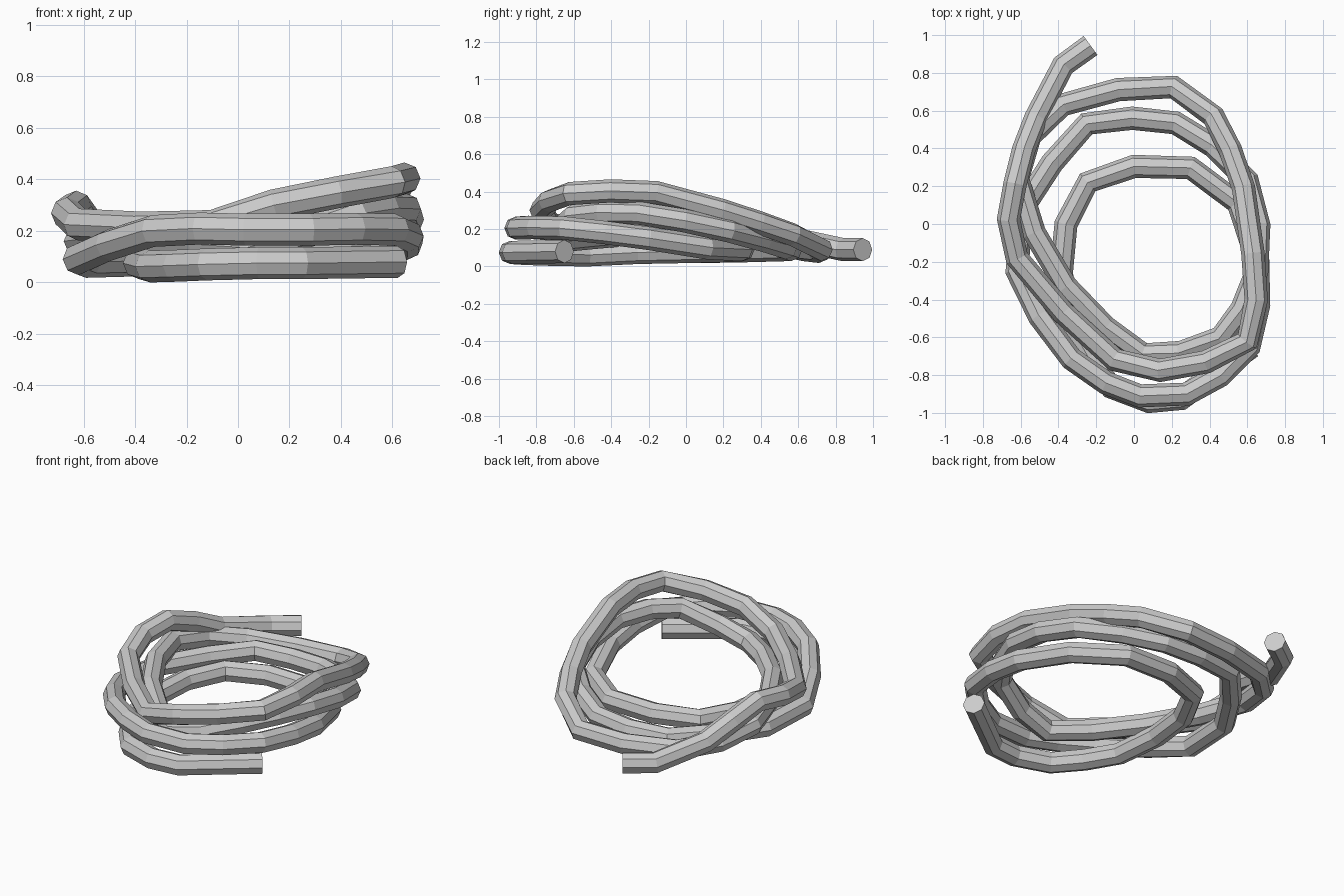
import bpy
from mathutils import Vector

if "Cube" in bpy.data.objects:
    bpy.data.objects.remove(bpy.data.objects["Cube"])

# Rope centre line, from the low front end, winding clockwise up to the loose back end
keys = [Vector(k) for k in (
    # lowest coil: front, left, inner back
    (.62, -.65, .08), (.25, -.925, .075), (.08, -.94, .075), (-.12, -.865, .07),
    (-.34, -.53, .062), (-.385, -.26, .075), (-.36, 0, .08), (-.245, .22, .085),
    (0, .305, .09), (.3, .297, .09), (.55, .11, .1),
    # second coil: right, front, left, middle back
    (.655, -.2, .15), (.61, -.65, .205), (.28, -.9, .205), (.03, -.91, .205),
    (-.33, -.715, .2), (-.62, -.25, .09), (-.59, .08, .08), (-.25, .53, .09),
    (-.01, .56, .09), (.22, .535, .1), (.6, .23, .19),
    # third coil: right, inner front, left, outer back
    (.65, -.25, .285), (.46, -.6, .27), (.25, -.68, .19), (.05, -.69, .135),
    (-.36, -.33, .17), (-.615, .24, .16), (-.38, .63, .09), (.21, .725, .09),
    # top coil: right, front, left, loose end
    (.42, .57, .17), (.58, .19, .3), (.63, -.16, .395), (.6, -.62, .39),
    (.14, -.775, .3), (-.1, -.72, .22), (-.62, -.18, .225), (-.63, .21, .295),
    (-.52, .56, .15), (-.375, .84, .09), (-.23, .945, .09))]


def rounded(points, gap):
    """Add one rounded midpoint wherever neighbours are further apart than gap."""
    out = [points[0]]
    for i in range(1, len(points)):
        b, c = points[i - 1], points[i]
        if 1 < i < len(points) - 1 and (c - b).length > gap:
            out.append((9 * (b + c) - points[i - 2] - points[i + 1]) / 16)
        out.append(c)
    return out


# Eight-sided tube along the path with closed ends
path = rounded(keys, .37)
curve = bpy.data.curves.new("rope_coil", 'CURVE')
curve.dimensions = '3D'
curve.twist_mode = 'Z_UP'
curve.bevel_depth = 0.062
curve.bevel_resolution = 2
curve.use_fill_caps = True
spline = curve.splines.new('POLY')
spline.points.add(len(path) - 1)
for point, co in zip(spline.points, path):
    point.co = (*co, 1)
spline.use_smooth = False

rope = bpy.data.objects.new("rope_coil", curve)
bpy.context.collection.objects.link(rope)
bpy.context.view_layer.objects.active = rope
rope.select_set(True)
bpy.ops.object.convert(target='MESH')
bpy.ops.object.shade_flat()
